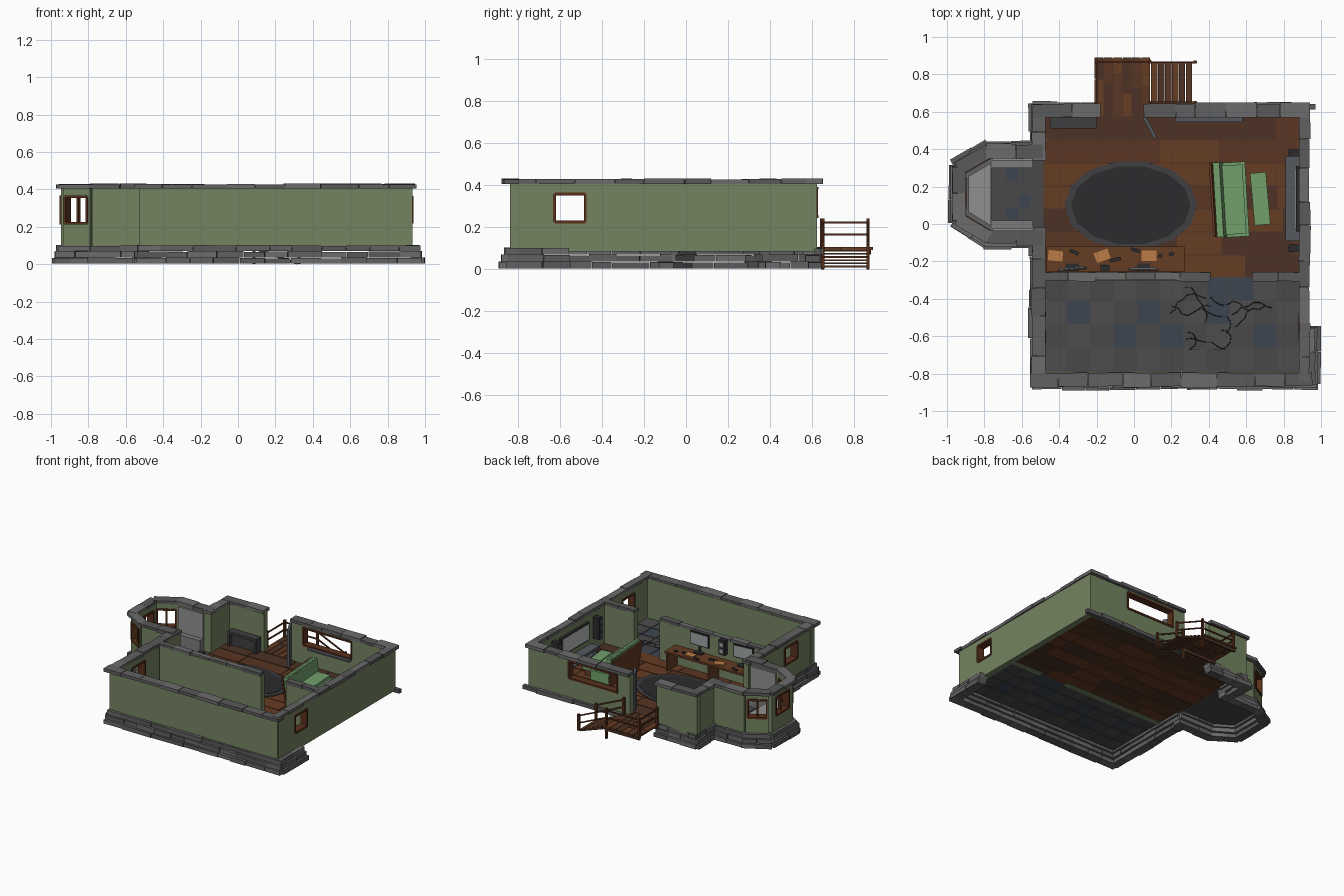
import bpy, bmesh, math, random
from mathutils import Matrix, Vector

if "Cube" in bpy.data.objects:
    bpy.data.objects.remove(bpy.data.objects["Cube"])
random.seed(4)

def mat(c):
    name = "colour_%02d_%02d_%02d" % tuple(int(v * 99) for v in c)
    m = bpy.data.materials.get(name) or bpy.data.materials.new(name)
    m.diffuse_color = (*c, 1)
    m.use_nodes = True
    m.node_tree.nodes["Principled BSDF"].inputs["Base Color"].default_value = m.diffuse_color
    return m

def box(cx, cy, cz, sx, sy, sz, rz=0, col=0, tilt=0):
    return (Matrix.Translation((cx, cy, cz)) @ Matrix.Rotation(rz, 4, 'Z') @ Matrix.Rotation(tilt, 4, 'Y')
            @ Matrix.Diagonal((sx, sy, sz, 1)), col)

def span(x0, x1, y0, y1, z0, z1, col=0):
    return box((x0+x1)/2, (y0+y1)/2, (z0+z1)/2, x1-x0, y1-y0, z1-z0, 0, col)

def bar(p, q, t, col=0):
    p, q = Vector(p), Vector(q)
    return (Matrix.Translation((p+q)/2) @ (q-p).to_track_quat('Z', 'Y').to_matrix().to_4x4()
            @ Matrix.Diagonal((t, t, (q-p).length, 1)), col)

def finish(name, bm, cols):
    me = bpy.data.meshes.new(name)
    bm.to_mesh(me)
    bm.free()
    for c in cols:
        me.materials.append(mat(c))
    ob = bpy.data.objects.new(name, me)
    bpy.context.collection.objects.link(ob)
    return ob

def build(name, boxes, *cols):
    bm = bmesh.new()
    for m, col in boxes:
        for v in bmesh.ops.create_cube(bm, size=1, matrix=m)['verts']:
            for f in v.link_faces:
                f.material_index = col
    return finish(name, bm, cols)

def prism(name, pts, z0, z1, col):
    bm = bmesh.new()
    f = bm.faces.new([bm.verts.new((x, y, z0)) for x, y in pts])
    ext = bmesh.ops.extrude_face_region(bm, geom=[f])['geom']
    bmesh.ops.translate(bm, vec=(0, 0, z1-z0), verts=[g for g in ext if isinstance(g, bmesh.types.BMVert)])
    bmesh.ops.recalc_face_normals(bm, faces=bm.faces)
    return finish(name, bm, [col])

GREEN, WOOD, FRAME = (.175, .23, .12), (.13, .045, .018), (.1, .03, .012)
STONES = [(.12, .12, .12), (.15, .15, .15), (.1, .1, .1)]
PLANKS = [(.13, .045, .017), (.075, .032, .018), (.1, .037, .017)]
TILES = [(.065, .065, .065), (.048, .058, .08), (.075, .075, .075)]
LEAF, DARK, SLATE = (.17, .35, .15), (.025, .025, .028), (.09, .1, .115)
Z0, Z1, T = .085, .41, .045
walls, frames, coping, base = [], [], [], []

def along(p, q, a, b, off, w, z0, z1, col=0, turn=0):
    # box lying along the line p-q from distance a to b, shifted outward by off
    d = (Vector(q) - Vector(p)).normalized()
    c = Vector(p) + d*(a+b)/2 + Vector((d.y, -d.x))*off
    return box(c.x, c.y, (z0+z1)/2, b-a, w, z1-z0, math.atan2(d.y, d.x)+turn, col)

def stones(out, p, q, a, b, off, w, z0, z1, size):
    n = max(1, round((b-a)/size))
    cuts = [a] + [a + (b-a)*(i+random.uniform(-.2, .2))/n for i in range(1, n)] + [b]
    for s, e in zip(cuts, cuts[1:]):
        j = random.uniform(-.003, .003)
        out.append(along(p, q, s, e-.002, off+j, w+2*j, z0, z1+j, random.randrange(3), random.uniform(-.025, .025)))

def wall(p, q, openings=(), out=.015, width=.075, ext=.012):
    L, pos = (Vector(q)-Vector(p)).length, 0
    runs = []
    for a, b, za, zb, panes in openings:
        walls.append(along(p, q, pos, a, 0, T, Z0, Z1))
        if za > Z0:
            walls.append(along(p, q, a, b, 0, T, Z0, za))
            walls.append(along(p, q, a, b, 0, T, zb, Z1))
            for z in (za, zb):
                frames.append(along(p, q, a, b, 0, T+.014, z-.007, z+.007))
            for i in range(panes+1):
                x = a + (b-a)*i/panes
                frames.append(along(p, q, x-.006, x+.006, 0, T+.012 if i in (0, panes) else .02, za, zb))
        else:
            runs.append((a, b))
        pos = b
    walls.append(along(p, q, pos, L, 0, T, Z0, Z1))
    pos = -ext
    for a, b in runs + [(L+ext, 0)]:
        stones(coping, p, q, pos, a, out, width, Z1-.006, .428, .16)
        pos = b

# Walls, walked counterclockwise: front, right, back, left, bay
win = (.225, .357)
wall((-.53, -.815), (.93, -.815), out=.018, ext=.025)
wall((.91, -.83), (.91, .62), [(.205, .352, *win, 1)], out=0, width=.055)
wall((.93, .6), (-.53, .6), [(.35, .77, .25, .385, 1), (.88, 1.11, Z0, Z1, 1)], out=.007)
wall((-.5, .61), (-.5, .35), out=.01)
wall((-.5, -.03), (-.5, -.83), [(.445, .6, *win, 1)], out=.01)
wall((-.47, -.28), (.89, -.28), [(.88, 1.1, Z0, Z1, 1)], out=0, width=.045)
bay = [(-.5, .375), (-.78, .375), (-.925, .29), (-.925, .03), (-.78, -.06), (-.5, -.06)]
wins = [[], [(.015, .153, .22, .36, 2)], [(.05, .21, .22, .36, 2)], [(.015, .153, .22, .36, 2)], []]
for p, q, w in zip(bay, bay[1:], wins):
    wall(p, q, w, out=.012)

# Stepped stone footing; only a thin top course remains at the back right
foot = [((-.52, -.815), (.96, -.815)), ((.922, -.83), (.922, -.57)), ((-.2, .58), (-.52, .58)),
        ((-.49, .62), (-.49, .41)), ((-.49, -.09), (-.49, -.83))] + list(zip(bay, bay[1:]))
for p, q in foot:
    L = (Vector(q)-Vector(p)).length
    for i, z in enumerate((0, .034, .067)):
        stones(base, p, q, -.026+i*.005, L+.026-i*.005, .036-.013*i, .07, z+.003, z+.034, .14)
stones(base, (.97, .63), (.06, .63), 0, .91, 0, .035, .07, .1, .15)
build("walls", walls, GREEN)
build("window_frames", frames, FRAME)
build("wall_coping", coping, *STONES)
build("stone_footing", base, *STONES)

# Plank floor of the main room, open from below
fl = []
for r in range(7):
    y, x = -.285+r*.123, -.485
    while x < .89:
        e = min(.89, x + random.uniform(.22, .42))
        fl.append(span(x, e-.004, y, min(y+.117, .59), .088, .105, random.randrange(3)))
        x = e
fl.append(span(-.485, .89, -.28, .59, .094, .1, 1))
build("plank_floor", fl, *PLANKS)

# Tiled floor of the front room, with a few blue tiles
blue = {(1, 1), (4, 1), (7, 1), (7, 0), (8, 0), (3, 2), (5, 2), (9, 2)}
tl = [span(-.485, .89, -.8, -.28, .094, .1, 0)]
for c in range(11):
    for r in range(4):
        x, y = -.48+c*.1245, -.285-r*.126
        tl.append(span(x, x+.119, y-.121, y, .088, .105, 1 if (c, r) in blue else 2*((c+r) % 2)))
build("tile_floor", tl, *TILES)

# Cables lying on the tiles
cu = bpy.data.curves.new("floor_cables", 'CURVE')
cu.dimensions, cu.bevel_depth, cu.bevel_resolution = '3D', .002, 0
for i in range(10):
    x, y, a = random.uniform(.12, .6), random.uniform(-.62, -.37), random.uniform(-1, 1)
    s = cu.splines.new('POLY')
    s.points.add(7)
    for pt in s.points:
        pt.co = (x, y, .106, 1)
        a += random.uniform(-.9, .9)
        x = min(.8, max(.1, x+.035*math.cos(a)))
        y = min(-.34, max(-.67, y+.035*math.sin(a)))
cu.materials.append(mat((.01, .01, .01)))
bpy.context.collection.objects.link(bpy.data.objects.new("floor_cables", cu))

# Bay floor, benches and side panels
prism("bay_floor", [(-.48, .36), (-.78, .36), (-.91, .285), (-.91, .035), (-.78, -.045), (-.48, -.045)], .09, .1, TILES[0])
build("bay_tiles", [span(-.752+c*.067, -.688+c*.067, .022+r*.07, .088+r*.07, .098, .105, (c*r+c) % 3 % 2)
                    for c in range(4) for r in range(4)], *TILES)
build("bay_side_benches", [span(-.76, -.54, .3, .355, .1, .2), span(-.76, -.54, -.04, .02, .1, .2)], (.2, .2, .2))
prism("bay_end_bench", [(-.76, .352), (-.905, .275), (-.905, .045), (-.76, -.037)], .1, .2, (.12, .12, .12))
prism("bay_end_cushion", [(-.765, .325), (-.885, .255), (-.885, .065), (-.765, -.01)], .2, .215, (.28, .28, .28))
build("bay_back_panels", [span(-.76, -.54, .34, .355, .2, .395), span(-.76, -.54, -.04, -.025, .2, .395)], (.28, .28, .28))

# Rug
def oval(rx, ry, n=14):
    return [(-.017+rx*math.cos(2*math.pi*i/n), .1+ry*math.sin(2*math.pi*i/n)) for i in range(n)]
prism("rug_border", oval(.355, .24), .104, .112, (.05, .05, .055))
prism("rug_centre", oval(.32, .212), .108, .115, (.03, .03, .03))

# Sofa facing right, with a padded back, and a footstool
a = .06
so = [box(.53, .13, .16, .15, .4, .08, a), box(.525, .13, .21, .13, .37, .03, a),
      box(.46, .13, .25, .035, .4, .14, a, 0, -.15)]
so += [box(.451-(i-7)*.0267*math.sin(a), .13+(i-7)*.0267, .315, .035, .023, .016, a) for i in range(15)]
build("sofa", so + [box(.434, .13, .21, .012, .4, .21, a, 1, -.15)], LEAF, WOOD)
build("footstool", [box(.675, .135, .175, .085, .28, .04, .09), box(.675, .135, .13, .06, .24, .05, .09, 1)], LEAF, WOOD)

# Television, stand and two tall speakers on the right wall
build("television", [span(.865, .885, -.04, .31, .22, .36), span(.861, .866, -.025, .295, .232, .35, 1)], DARK, (.5, .52, .52))
build("television_stand", [span(.81, .885, -.09, .36, .15, .17), span(.82, .885, -.08, -.06, .1, .15),
                           span(.82, .885, .33, .35, .1, .15), span(.83, .885, -.06, .33, .1, .11)], SLATE)
build("tall_speakers", [span(.83, .885, y-.02, y+.02, .2, .37) for y in (-.13, .38)]
      + [span(.825, .831, y-.012, y+.012, z, z+.03, 1) for y in (-.13, .38) for z in (.22, .27, .32)], DARK, SLATE)

# Desk with monitors, orange pads and keyboards
build("desk", [span(-.47, .27, -.255, -.12, .245, .26)] + [span(x, x+.015, -.25, -.13, .105, .245) for x in (-.465, -.11, .25)]
      + [span(-.46, .26, -.25, -.24, .18, .245)], WOOD)
build("desk_pads", [box(x, -.17, .264, .078, .055, .008, r) for x, r in ((-.42, -.1), (-.17, .35), (.08, 0))], (.5, .2, .06))
build("keyboards", [box(x, y, .265, w, .018, .01, r) for x, y, w, r in
                    ((-.32, -.15, .05, -.4), (-.1, -.19, .06, .2), (.01, -.14, .05, -.3), (.2, -.16, .025, .3), (.14, -.17, .02, 1))], DARK)
mo = []
for x, r in ((.05, 0), (-.33, .1)):
    mo += [box(x, -.243, .365, .16, .012, .1, r), box(x, -.236, .365, .145, .006, .085, r, 1),
           box(x, -.243, .29, .015, .01, .06), box(x, -.23, .264, .07, .04, .008)]
build("monitors", mo + [span(-.18, -.13, -.255, -.22, .305, .42), span(-.17, -.14, -.222, -.216, .32, .35, 1),
                        span(-.17, -.14, -.222, -.216, .37, .4, 1)], DARK, (.35, .37, .37))

# Low cabinet, window shelf and open door at the back wall
build("low_cabinet", [span(-.45, -.2, .51, .57, .2, .22), span(-.45, -.43, .51, .57, .1, .2),
                      span(-.22, -.2, .51, .57, .1, .2), span(-.43, -.22, .54, .57, .1, .2)], (.05, .05, .055))
build("window_shelf", [span(.22, .58, .545, .578, .235, .247)], SLATE)
build("open_door", [box(.085, .515, .25, .018, .125, .29, .5)], SLATE)

# Deck of lengthwise planks and stairs going down to the right
dk = [span(-.205, .085, .58, .885, .094, .1, 1)]
for i in range(6):
    x, m = -.21+i*.05, random.uniform(.68, .8)
    dk += [span(x, x+.046, .575, m, .092, .106, i % 3), span(x, x+.046, m+.004, .89, .092, .106, (i+1) % 3)]
dk += [span(-.21, .09, y, y+.015, .07, .092, 1) for y in (.64, .865)]
for i in range(6):
    x, z = .092+i*.037, .092-i*.015
    dk += [span(x, x+.034, .645, .87, z-.008, z, i % 3)]
dk += [bar((.09, y, .082), (.315, y, .004), .012, 1) for y in (.65, .863)]
build("deck_and_stairs", dk, *PLANKS)

# Posts and rails
ra = []
for x, y, low, top in ((-.2, .645, .08, .24), (-.2, .865, .08, .24), (.085, .865, .002, .24),
                       (.085, .65, .002, .24), (.325, .865, .002, .13), (.325, .65, .002, .13)):
    ra.append(span(x-.008, x+.008, y-.008, y+.008, low, top))
for z in (.165, .222):
    ra += [bar((-.2, .645, z), (-.2, .865, z), .009), bar((-.2, .865, z), (.085, .865, z), .009)]
    ra += [bar((.085, y, z), (.335, y, z-.11), .009) for y in (.65, .865)]
build("deck_railing", ra, FRAME)
